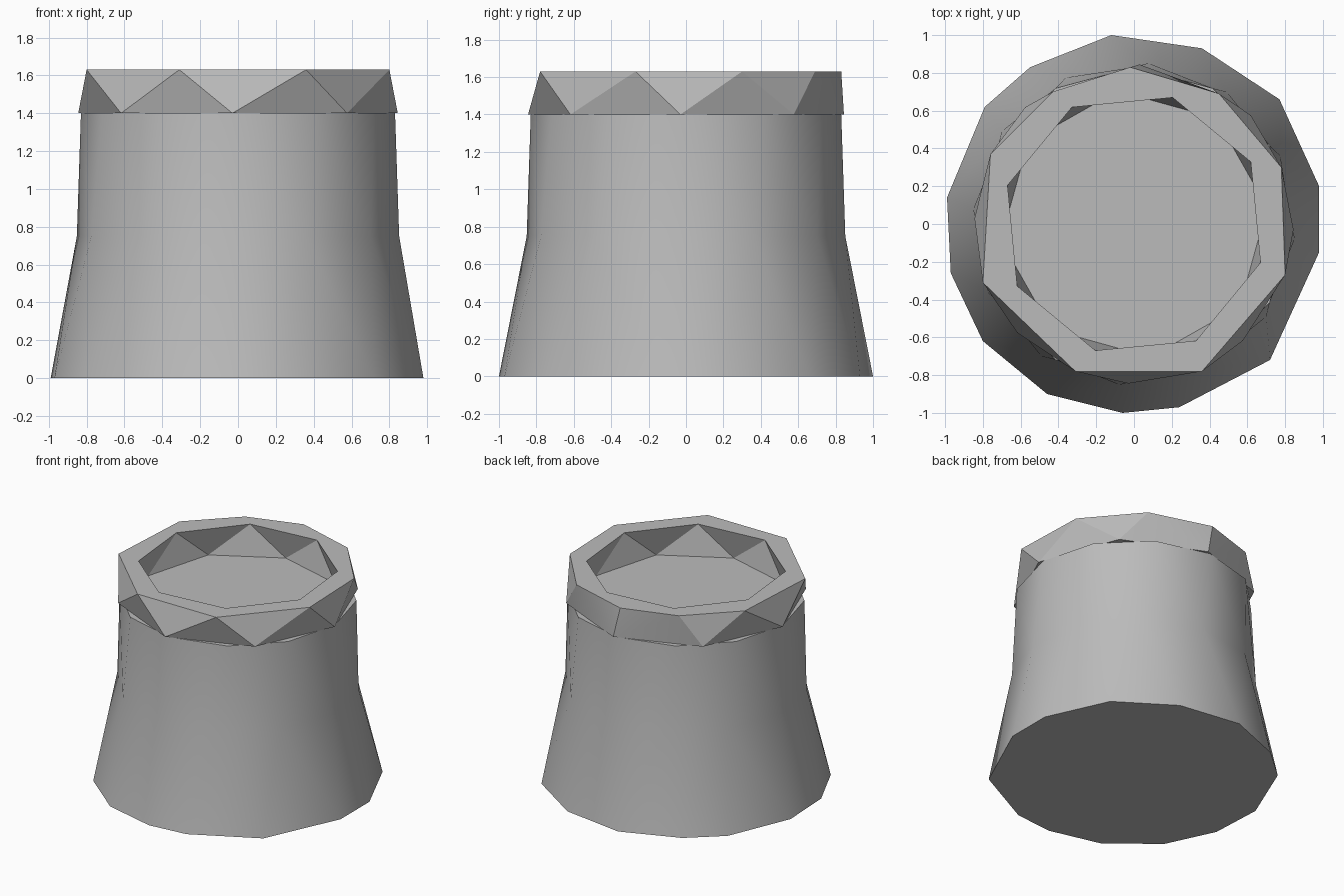
import bpy, bmesh
from math import sin, cos, atan2, radians, pi, tau

cube = bpy.data.objects.get("Cube")
if cube:
    bpy.data.objects.remove(cube, do_unlink=True)

stone = bpy.data.materials.new("grey_stone")
stone.use_nodes = True
grey = (0.5, 0.5, 0.5, 1)
stone.diffuse_color = grey
stone.node_tree.nodes["Principled BSDF"].inputs["Base Color"].default_value = grey


def regular(sides, radius, start):
    """Evenly spaced outline, counter-clockwise from a start angle in degrees."""
    return [(radius * cos(radians(start) + tau * i / sides),
             radius * sin(radians(start) + tau * i / sides)) for i in range(sides)]


def add_ring(bm, outline, z):
    """Vertices of one outline, sorted by angle around the centre."""
    return [bm.verts.new((x, y, z)) for x, y in sorted(outline, key=lambda p: atan2(p[1], p[0]))]


def stitch(bm, low, high):
    """Triangle strip between two rings that may have different side counts."""
    def ang(ring, k):
        v = ring[k % len(ring)].co
        return atan2(v.y, v.x) + tau * (k // len(ring))
    i, j = 0, 0
    while i < len(low) or j < len(high):
        a, b = low[i % len(low)], high[j % len(high)]
        step_low = ang(low, i) + ang(low, i + 1) < ang(high, j) + ang(high, j + 1)
        if j == len(high) or (i < len(low) and step_low):
            i += 1
            bm.faces.new((a, low[i % len(low)], b))
        else:
            j += 1
            bm.faces.new((a, high[j % len(high)], b))


def finish(name, bm, crease):
    bmesh.ops.recalc_face_normals(bm, faces=bm.faces)
    mesh = bpy.data.meshes.new(name)
    bm.to_mesh(mesh)
    bm.free()
    mesh.materials.append(stone)
    obj = bpy.data.objects.new(name, mesh)
    bpy.context.collection.objects.link(obj)
    bpy.ops.object.select_all(action='DESELECT')
    obj.select_set(True)
    bpy.context.view_layer.objects.active = obj
    bpy.ops.object.shade_smooth_by_angle(angle=radians(crease))


# Flared body: uneven foot, waist and flat top that forms the recessed floor
foot = [(-.12, 1), (.36, .93), (.77, .66), (.98, .2), (.98, -.15), (.72, -.72), (.24, -.97),
        (-.06, -1), (-.46, -.9), (-.8, -.62), (-.97, -.26), (-.99, .14), (-.79, .62), (-.55, .83)]
bm = bmesh.new()
rings = [add_ring(bm, foot, 0), add_ring(bm, regular(12, .855, -5), .75),
         add_ring(bm, regular(12, .83, 0), 1.4)]
for low, high in zip(rings, rings[1:]):
    stitch(bm, low, high)
bm.faces.new(rings[0])
bm.faces.new(rings[-1])
finish("tower_body", bm, 32)

# Raised rim: twisted outer and inner walls with a flat top and underside
rim_top = [(-.02, .83), (.45, .69), (.78, .3), (.8, -.27), (.36, -.78), (-.31, -.78),
           (-.8, -.31), (-.76, .37), (-.43, .7)]
bm = bmesh.new()
loops = [add_ring(bm, regular(8, .845, -2), 1.4), add_ring(bm, rim_top, 1.63),
         add_ring(bm, regular(8, .7, 28), 1.63), add_ring(bm, regular(8, .71, 7), 1.4)]
for k in range(4):
    stitch(bm, loops[k], loops[(k + 1) % 4])
finish("tower_rim", bm, 25)
